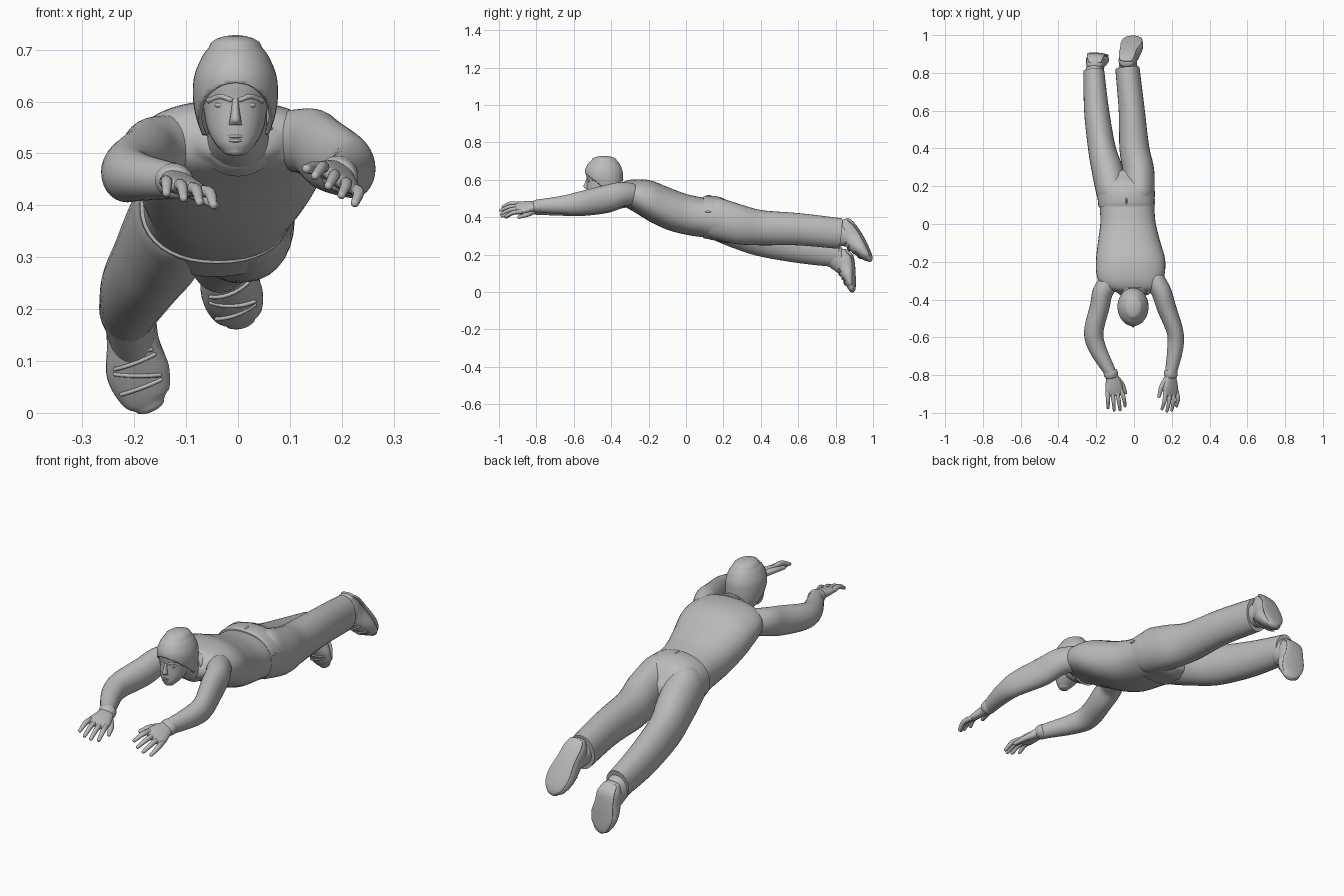
import bpy, bmesh, math
from mathutils import Vector as V

if "Cube" in bpy.data.objects:
    bpy.data.objects.remove(bpy.data.objects["Cube"])

grey = bpy.data.materials.new("plain grey")
grey.use_nodes = True
grey.diffuse_color = (0.5, 0.5, 0.5, 1)
grey.node_tree.nodes["Principled BSDF"].inputs["Base Color"].default_value = (0.5, 0.5, 0.5, 1)
UP, FRONT = V((0, 0, 1)), V((0, -1, 0))


def finish(name, bm):
    bmesh.ops.recalc_face_normals(bm, faces=bm.faces)
    mesh = bpy.data.meshes.new(name)
    bm.to_mesh(mesh)
    bm.free()
    ob = bpy.data.objects.new(name, mesh)
    bpy.context.collection.objects.link(ob)
    mesh.materials.append(grey)
    bpy.ops.object.select_all(action="DESELECT")
    ob.select_set(True)
    bpy.context.view_layer.objects.active = ob
    bpy.ops.object.shade_smooth_by_angle(angle=math.radians(50))
    return ob


def spline(rows, steps):
    """Smooth rows of centre and radii into a denser list."""
    p = [V(r) for r in rows]
    p = [p[0] * 2 - p[1]] + p + [p[-1] * 2 - p[-2]]
    out = []
    for a, b, c, d in zip(p, p[1:], p[2:], p[3:]):
        for k in range(steps):
            t = k / steps
            out.append(0.5 * (2 * b + (c - a) * t + (2 * a - 5 * b + 4 * c - d) * t * t
                              + (3 * b - a - 3 * c + d) * t ** 3))
    return out + [p[-2]]


def loft(name, rows, up=UP, axis=None, power=2, steps=5, sides=28, ends=(1, 1), cut=None):
    """Rows are x, y, z, half width, half height; ends are rounding amounts."""
    path = spline(rows, steps)
    rings = []
    for i, r in enumerate(path):
        t = axis or (path[min(i + 1, len(path) - 1)].xyz - path[max(i - 1, 0)].xyz).normalized()
        rings.append((r.xyz, t, r[3], r[4]))
    for first in (True, False):
        c, t, w, h = rings[0 if first else -1]
        amount = ends[0 if first else 1] * min(w, h)
        for a in (0.4, 0.8, 1.15, 1.45):
            if amount:
                k = math.cos(a)
                ring = (c + t * (amount * math.sin(a) * (-1 if first else 1)), t, w * k, h * k)
                rings.insert(0, ring) if first else rings.append(ring)
    bm = bmesh.new()
    loops = []
    for c, t, w, h in rings:
        side = t.cross(up).normalized()
        high = side.cross(t)
        loop = []
        for j in range(sides):
            a = math.tau * j / sides
            x, y = (math.copysign(abs(f) ** (2 / power), f) for f in (math.cos(a), math.sin(a)))
            loop.append(bm.verts.new(c + side * w * x + high * h * y))
        loops.append(loop)
    for a, b in zip(loops, loops[1:]):
        for j in range(sides):
            k = (j + 1) % sides
            bm.faces.new((a[j], a[k], b[k], b[j]))
    bm.faces.new(loops[-1])
    if cut:
        bmesh.ops.bisect_plane(bm, geom=bm.verts[:] + bm.edges[:] + bm.faces[:],
                               plane_co=cut[0], plane_no=cut[1], clear_outer=True)
    else:
        bm.faces.new(loops[0])
    return finish(name, bm)


def blob(name, centre, size):
    bm = bmesh.new()
    bmesh.ops.create_uvsphere(bm, u_segments=16, v_segments=10, radius=1)
    for v in bm.verts:
        v.co = V(centre) + V(a * b for a, b in zip(v.co, size))
    return finish(name, bm)


# Trunk parts: x centre, y, top, bottom, half width
def trunk(name, rows, **kw):
    return loft(name, [(x, y, (a + b) / 2, w, (a - b) / 2) for x, y, a, b, w in rows],
                axis=V((0, 1, 0)), sides=40, **kw)


trunk("shirt", [(0, -.365, .56, .48, .085), (-.012, -.335, .588, .46, .15), (-.018, -.28, .602, .43, .178),
                (-.018, -.19, .597, .375, .183), (-.026, -.09, .558, .33, .164),
                (-.032, .01, .522, .305, .146), (-.038, .11, .502, .291, .145)],
      power=2.25, ends=(.5, 0))

# Trousers
trunk("trouser_hips", [(-.04, .093, .51, .288, .149), (-.041, .12, .515, .283, .15),
                       (-.043, .17, .511, .272, .153), (-.045, .22, .488, .262, .148),
                       (-.05, .265, .435, .275, .115)], power=2.2, ends=(.05, .3))
loft("left_trouser_leg", [(.026, .16, .395, .083, .11), (.024, .28, .362, .083, .106),
                          (.002, .4, .344, .079, .094), (-.012, .6, .336, .069, .086),
                          (-.035, .825, .313, .064, .082)], ends=(1, 0))
loft("right_trouser_leg", [(-.115, .16, .39, .083, .108), (-.14, .28, .337, .083, .105),
                           (-.17, .4, .288, .073, .096), (-.198, .6, .241, .066, .085),
                           (-.213, .812, .203, .055, .071)], ends=(1, 0))
blob("back_belt_loop", (-.04, .122, .514), (.005, .016, .005))
blob("side_belt_loop", (.108, .118, .43), (.004, .016, .005))


# Shoes with an ankle, laces and a sole
def shoe(side, ankle, rows):
    up = V((0, 1, .4))
    loft(side + "_shoe", rows, up=up, ends=(.6, .9))
    loft(side + "_ankle", [ankle + (.054, .064), rows[2][:3] + (.042, .05)])
    t = (V(rows[-2][:3]) - V(rows[1][:3])).normalized()
    across = t.cross(up).normalized()
    out = across.cross(t)
    loft(side + "_sole", [tuple(V(r[:3]) + out * (r[4] - .008)) + (r[3] * .94, .009) for r in rows],
         up=up, power=2.2)
    for k, r in enumerate(spline(rows, 4)[8:16:2]):
        pts = [r.xyz + across * (.7 * s * r[3]) - out * (r[4] * math.sqrt(1 - .49 * s * s) + .002)
               + t * (.008 * s * (-1) ** k) for s in (-1, -.5, 0, .5, 1)]
        loft(f"{side}_lace_{k}", [tuple(p) + (.004, .004) for p in pts], sides=8, steps=2)


shoe("left", (-.035, .79, .318), [(-.04, .853, .376, .036, .026), (-.036, .863, .34, .046, .047),
                                  (-.026, .89, .287, .049, .056), (-.012, .933, .232, .059, .044),
                                  (-.001, .967, .193, .049, .028), (.004, .982, .177, .03, .016)])
shoe("right", (-.212, .78, .202), [(-.207, .842, .215, .037, .025), (-.206, .848, .182, .047, .047),
                                   (-.202, .856, .132, .051, .048), (-.193, .87, .08, .061, .036),
                                   (-.179, .882, .034, .05, .023), (-.17, .886, .014, .03, .014)])


# Arms and hands
def arm(side, rows, thumb, forward):
    loft(side + "_arm", rows, ends=(1, 0))
    wrist = V(rows[-1][:3])
    f = V(forward).normalized()
    s = V(thumb)
    s = (s - f * s.dot(f)).normalized()
    n = s.cross(f)
    if n.z < 0:
        n = -n

    def at(along, across, rise=0):
        return tuple(wrist + f * along + s * across + n * rise)

    loft(side + "_cuff", [at(-.012, 0) + (.036, .033), at(.004, 0) + (.038, .034),
                          at(.02, 0) + (.034, .03)], up=n, ends=(.3, .3))
    loft(side + "_palm", [at(0, 0) + (.028, .023), at(.04, .003) + (.038, .021),
                          at(.08, .002) + (.047, .018), at(.112, 0) + (.044, .013)], up=n, power=2.4)
    for k, length in enumerate((.078, .098, .102, .088)):
        q = (k - 1.5) * .024
        loft(f"{side}_finger_{k}", [at(.095, q) + (.012, .012),
                                    at(.1 + length * .5, q * 1.2, .004) + (.011, .011),
                                    at(.1 + length, q * 1.3, -.014) + (.008, .008)], up=n, sides=12, steps=4)
    loft(side + "_thumb", [at(.03, .02, -.006) + (.019, .016), at(.07, .05, -.012) + (.014, .013),
                           at(.12, .064, -.018) + (.009, .009)], up=n, sides=12, steps=4)


arm("left", [(.11, -.3, .525, .055, .06), (.145, -.36, .52, .053, .066), (.171, -.44, .498, .051, .07),
             (.217, -.57, .475, .044, .061), (.218, -.66, .466, .042, .049), (.195, -.79, .46, .031, .035)],
    (-.85, 0, .6), (0, -1, -.1))
arm("right", [(-.125, -.3, .515, .055, .06), (-.165, -.36, .507, .054, .062), (-.182, -.44, .486, .052, .066),
              (-.213, -.57, .464, .051, .058), (-.193, -.66, .455, .046, .047), (-.123, -.79, .447, .031, .034)],
    (.95, 0, -.25), (.19, -1, -.12))

# Neck, collar, head
loft("neck", [(0, -.3, .515, .075, .065), (0, -.37, .53, .06, .055), (0, -.43, .58, .055, .055)])
loft("collar", [(0, -.345, .53, .078, .075), (0, -.36, .532, .072, .067),
                (0, -.372, .534, .066, .058)], ends=(0, 0))
MX = -.005
loft("head", [(MX, -.5, .502, .023, .022), (MX, -.487, .52, .04, .042), (MX, -.465, .55, .055, .066),
              (MX, -.45, .6, .064, .08), (MX, -.445, .65, .07, .088), (MX, -.44, .69, .05, .06)],
     up=FRONT, axis=UP, ends=(.3, .4), power=2.1)
loft("nose", [(MX, -.52, .606, .007, .012), (MX, -.526, .585, .008, .015), (MX, -.53, .565, .011, .018),
              (MX, -.526, .555, .013, .014)], up=FRONT, axis=UP, sides=16, ends=(1, .6))
for name, z, w in (("upper_lip", .533, .019), ("lower_lip", .525, .016)):
    blob(name, (MX, -.521, z), (w, .012, .005))
blob("chin", (MX, -.51, .507), (.018, .014, .012))
for side, s in (("left", 1), ("right", -1)):
    blob(side + "_eye", (MX + s * .028, -.514, .593), (.012, .009, .006))
    loft(side + "_brow", [(MX + s * x, y, z, .006, .006) for x, y, z in
                          ((.01, -.526, .604), (.028, -.52, .61), (.05, -.498, .602))], sides=10)

# Close-fitting knitted cap, open around the face
cap = loft("cap", [(MX, -.418, .535, .064, .078), (MX, -.428, .57, .076, .091), (MX, -.437, .61, .082, .1),
                   (MX, -.44, .65, .079, .1), (MX, -.44, .685, .065, .085), (MX, -.438, .705, .051, .067)],
           up=FRONT, axis=UP, sides=40, ends=(0, .45), cut=((0, -.54, .635), (0, -.087, -.11)))
rim = cap.modifiers.new("thickness", "SOLIDIFY")
rim.thickness = .008
rim.offset = -1
